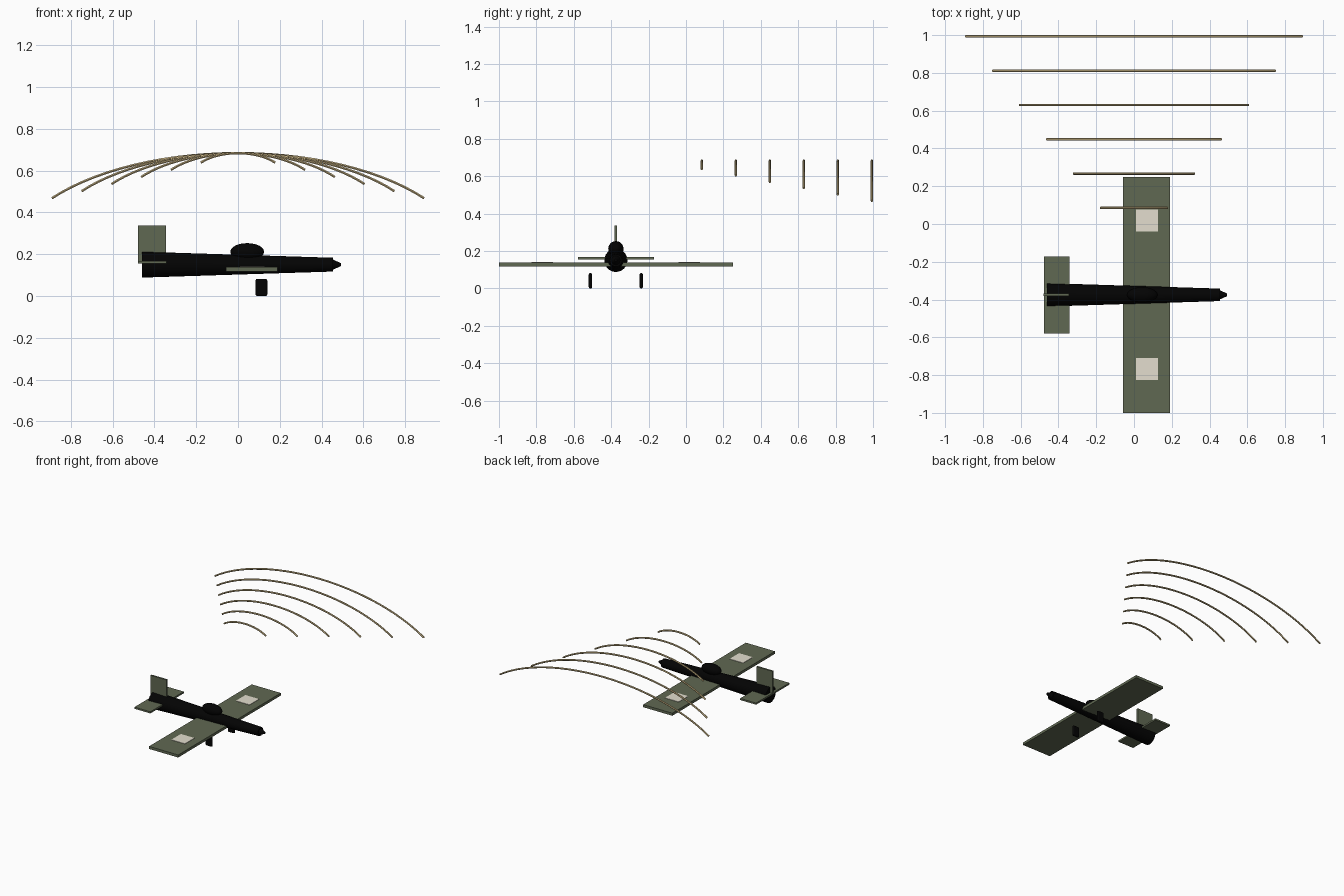
import bpy
import math

cube = bpy.data.objects.get("Cube")
if cube:
    bpy.data.objects.remove(cube, do_unlink=True)

MID_Y = -0.375   # centre line of the aircraft
AXIS_Z = 0.15    # height of the fuselage axis


def material(name, rgb):
    m = bpy.data.materials.new(name)
    m.use_nodes = True
    m.diffuse_color = (*rgb, 1)
    m.node_tree.nodes["Principled BSDF"].inputs["Base Color"].default_value = (*rgb, 1)
    return m


olive = material("olive", (0.117, 0.14, 0.085))
black = material("black", (0.001, 0.001, 0.001))
cream = material("cream", (0.77, 0.73, 0.62))
tan = material("tan", (0.6, 0.47, 0.24))


def finish(name, mat, smooth=False):
    ob = bpy.context.object
    ob.name = ob.data.name = name
    ob.data.materials.append(mat)
    if smooth:
        bpy.ops.object.shade_smooth_by_angle(angle=math.radians(35))
    return ob


def box(name, mat, centre, size, bevel=0):
    bpy.ops.mesh.primitive_cube_add(size=1, location=centre)
    bpy.context.object.scale = size
    bpy.ops.object.transform_apply(location=False, rotation=False, scale=True)
    ob = finish(name, mat)
    if bevel:
        mod = ob.modifiers.new("Rounded edges", "BEVEL")
        mod.width = bevel
        mod.segments = 3


def cone_x(name, mat, x0, x1, r0, r1):
    bpy.ops.mesh.primitive_cone_add(
        vertices=24, radius1=r0, radius2=r1, depth=x1 - x0,
        location=((x0 + x1) / 2, MID_Y, AXIS_Z), rotation=(0, math.pi / 2, 0))
    finish(name, mat, True)


# Fuselage tapering forward to a blunt nose
cone_x("fuselage", black, -0.46, 0.455, 0.062, 0.033)
cone_x("nose", black, 0.455, 0.493, 0.024, 0.007)

# Canopy
bpy.ops.mesh.primitive_uv_sphere_add(segments=24, ring_count=12, radius=1,
                                     location=(0.044, MID_Y, 0.212))
bpy.context.object.scale = (0.081, 0.041, 0.041)
bpy.ops.object.transform_apply(location=False, rotation=False, scale=True)
finish("canopy", black, True)

# Flying surfaces
box("wing", olive, (0.066, MID_Y, 0.128), (0.248, 1.25, 0.02))
box("tailplane", olive, (-0.41, MID_Y, 0.161), (0.135, 0.407, 0.013))
box("fin", olive, (-0.411, MID_Y, 0.248), (0.134, 0.014, 0.178))

# Paired wing panels and wheels
for side, s in (("left", 1), ("right", -1)):
    box(side + "_wing_panel", cream, (0.068, MID_Y + s * 0.393, 0.139),
        (0.116, 0.116, 0.004))
    box(side + "_wheel", black, (0.112, MID_Y + s * 0.136, 0.041),
        (0.056, 0.018, 0.082), 0.008)

# Row of overhead elliptical arcs growing toward the back
STEPS = 28
TUBE = 0.0065
SWEEP = math.radians(54)
for i in range(6):
    half, drop, y = 0.178 + 0.1426 * i, 0.046 + 0.034 * i, 0.085 + 0.1817 * i
    rx, rz = half / math.sin(SWEEP), drop / (1 - math.cos(SWEEP))
    curve = bpy.data.curves.new("arc", "CURVE")
    curve.dimensions = "3D"
    curve.bevel_depth = TUBE
    curve.bevel_resolution = 1
    curve.use_fill_caps = True
    line = curve.splines.new("POLY")
    line.points.add(STEPS)
    for k, p in enumerate(line.points):
        a = SWEEP * (2 * k / STEPS - 1)
        p.co = (rx * math.sin(a), y, 0.69 - TUBE - rz * (1 - math.cos(a)), 1)
    arc = bpy.data.objects.new("arc", curve)
    bpy.context.collection.objects.link(arc)
    bpy.ops.object.select_all(action="DESELECT")
    arc.select_set(True)
    bpy.context.view_layer.objects.active = arc
    bpy.ops.object.convert(target="MESH")
    finish(f"overhead_arc_{i + 1}", tan, True)
